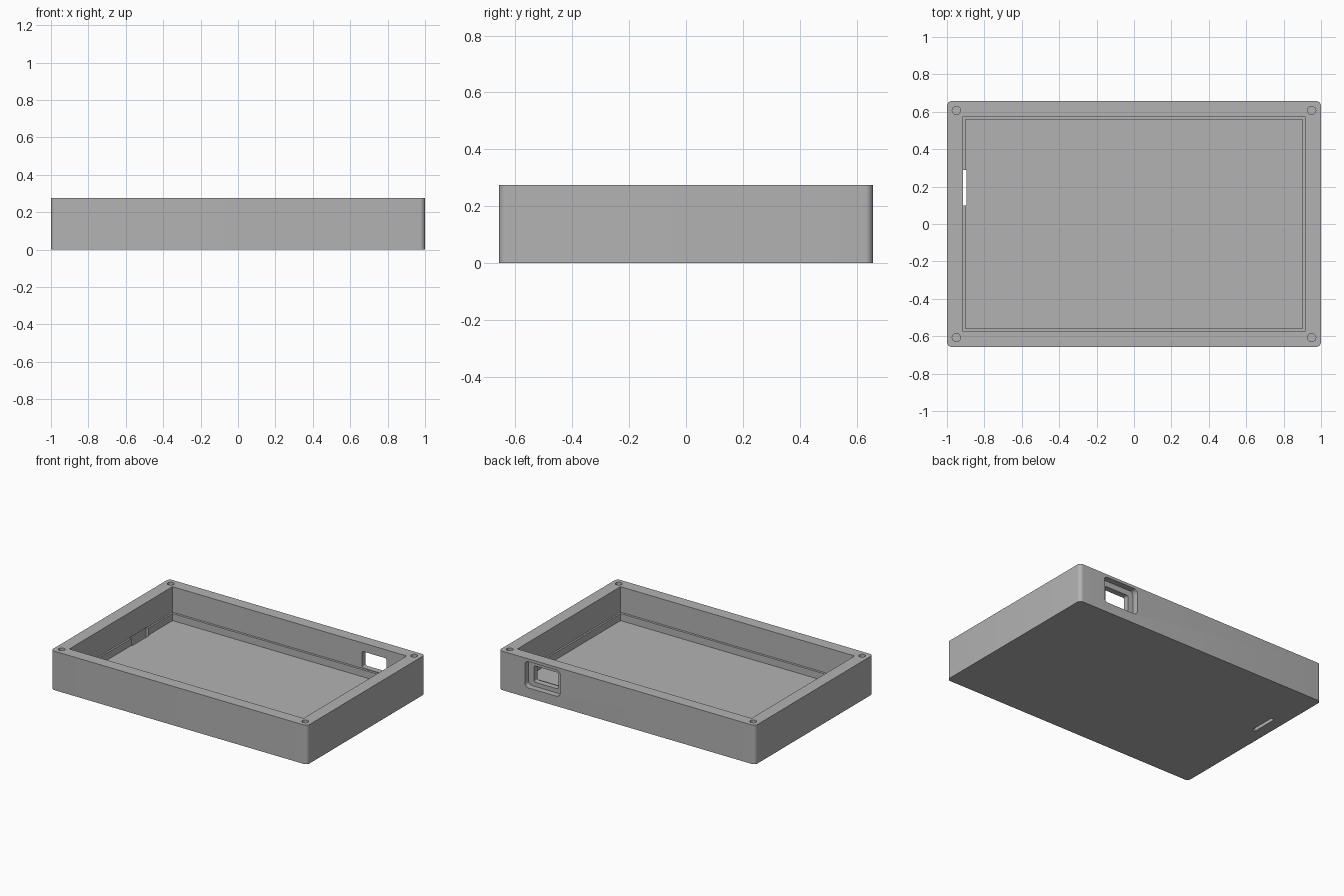
import bpy, bmesh
from math import radians
from mathutils import Matrix, Vector

cube = bpy.data.objects.get("Cube")
if cube:
    bpy.data.objects.remove(cube, do_unlink=True)

# Single grey plastic
grey = bpy.data.materials.new("grey_plastic")
grey.use_nodes = True
colour = (0.45, 0.45, 0.45, 1)
grey.diffuse_color = colour
grey.node_tree.nodes["Principled BSDF"].inputs["Base Color"].default_value = colour


def make_object(name, bm):
    mesh = bpy.data.meshes.new(name)
    bm.to_mesh(mesh)
    bm.free()
    mesh.materials.append(grey)
    obj = bpy.data.objects.new(name, mesh)
    bpy.context.collection.objects.link(obj)
    return obj


def box(name, low, high, radius=0, axis=2):
    """Box between two corners; edges along one axis may be rounded."""
    low, high = Vector(low), Vector(high)
    bm = bmesh.new()
    bmesh.ops.create_cube(bm, size=1)
    bmesh.ops.scale(bm, vec=high - low, verts=bm.verts)
    bmesh.ops.translate(bm, vec=(low + high) / 2, verts=bm.verts)
    if radius:
        edges = [e for e in bm.edges
                 if abs((e.verts[0].co - e.verts[1].co)[axis]) > 1e-4]
        bmesh.ops.bevel(bm, geom=edges, offset=radius, segments=8,
                        profile=0.5, affect='EDGES')
    return make_object(name, bm)


def cylinder(name, x, y, low, high, radius):
    bm = bmesh.new()
    bmesh.ops.create_cone(bm, cap_ends=True, segments=32, radius1=radius,
                          radius2=radius, depth=high - low,
                          matrix=Matrix.Translation((x, y, (low + high) / 2)))
    return make_object(name, bm)


HALF_Y, TOP, FLOOR, LEDGE = 0.6575, 0.275, 0.045, 0.095
OVER = TOP + 0.1

# Outer block
case = box("enclosure_base", (-1, -HALF_Y, 0), (1, HALF_Y, TOP), 0.027)

cutters = [
    # Main cavity and the stepped ledge just above the floor
    box("cavity_cutter", (-0.902, -0.559, FLOOR), (0.902, 0.559, OVER)),
    box("ledge_cutter", (-0.914, -0.575, LEDGE), (0.914, 0.575, OVER)),
    # Strap slot through the floor and ledge
    box("slot_cutter", (-0.92, 0.10, -0.1), (-0.896, 0.29, LEDGE + 0.002)),
    # Connector port: outer recess, then a smaller opening
    box("recess_cutter", (0.523, HALF_Y - 0.042, 0.07),
        (0.798, HALF_Y + 0.1, 0.255), 0.03, axis=1),
    box("port_cutter", (0.565, 0.5, 0.10), (0.755, HALF_Y + 0.05, 0.215),
        0.012, axis=1),
]
# Screw holes in the corners
for sx in (-1, 1):
    for sy in (-1, 1):
        cutters.append(cylinder("screw_hole_cutter", sx * 0.95, sy * 0.607,
                                0.1, OVER, 0.022))

bpy.ops.object.select_all(action='DESELECT')
case.select_set(True)
bpy.context.view_layer.objects.active = case
for cutter in cutters:
    mod = case.modifiers.new(cutter.name, 'BOOLEAN')
    mod.operation = 'DIFFERENCE'
    mod.solver = 'EXACT'
    mod.object = cutter
    bpy.ops.object.modifier_apply(modifier=mod.name)
    bpy.data.objects.remove(cutter, do_unlink=True)

bpy.ops.object.shade_smooth_by_angle(angle=radians(30))
